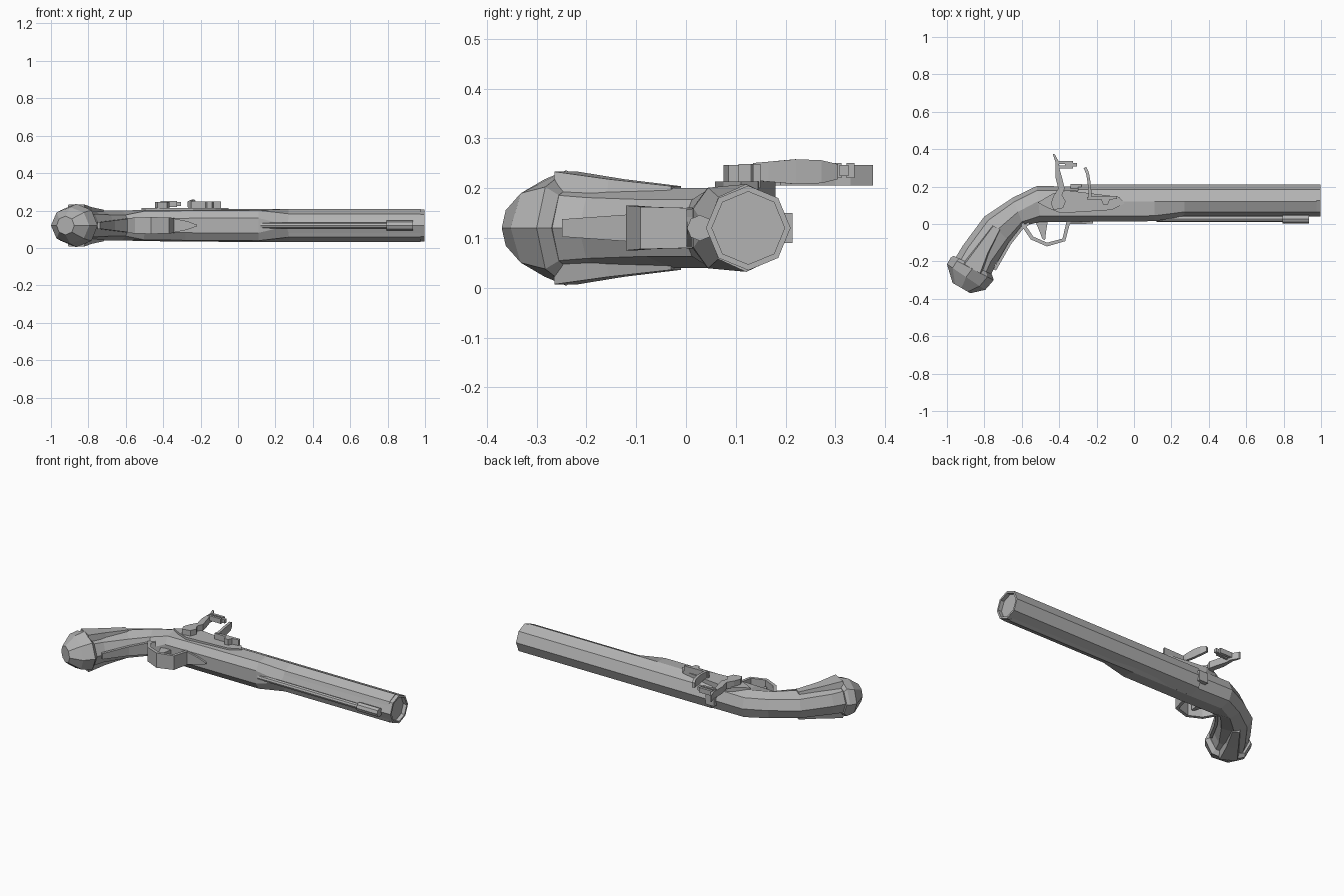
import bpy, bmesh
from math import cos, sin, pi
from mathutils import Vector

MID = 0.12  # height of the symmetry plane

cube = bpy.data.objects.get("Cube")
if cube:
    bpy.data.objects.remove(cube)

grey = bpy.data.materials.new("plain grey")
grey.use_nodes = True
colour = (0.45, 0.45, 0.45, 1)
grey.diffuse_color = colour
grey.node_tree.nodes["Principled BSDF"].inputs["Base Color"].default_value = colour


def loft(name, rings):
    """Skin a list of equal-length rings and cap both ends."""
    bm = bmesh.new()
    rows = [[bm.verts.new(p) for p in ring] for ring in rings]
    n = len(rows[0])
    for a, b in zip(rows, rows[1:]):
        for i in range(n):
            j = (i + 1) % n
            bm.faces.new((a[i], a[j], b[j], b[i]))
    bm.faces.new(rows[0])
    bm.faces.new(rows[-1][::-1])
    bmesh.ops.recalc_face_normals(bm, faces=bm.faces)
    mesh = bpy.data.meshes.new(name)
    bm.to_mesh(mesh)
    bm.free()
    mesh.materials.append(grey)
    obj = bpy.data.objects.new(name, mesh)
    bpy.context.collection.objects.link(obj)
    return obj


def plate(name, outline, z0, z1):
    return loft(name, [[(x, y, z) for x, y in outline] for z in (z0, z1)])


def box(name, x0, x1, y0, y1, z0, z1):
    return plate(name, [(x0, y0), (x1, y0), (x1, y1), (x0, y1)], z0, z1)


def octagon(x, y, z, r):
    return [(x, y + r * cos(i * pi / 4), z + r * sin(i * pi / 4)) for i in range(8)]


def strip(name, stations, thick, z=MID):
    """Bent bar through (x, y, width) stations; width runs along z."""
    pts = [Vector(s[:2]) for s in stations]
    rings = []
    for i, (p, s) in enumerate(zip(pts, stations)):
        d = (pts[min(i + 1, len(pts) - 1)] - pts[max(i - 1, 0)]).normalized()
        n = Vector((-d.y, d.x)) * thick / 2
        w = s[2] / 2
        rings.append([(*(p + n), z - w), (*(p + n), z + w),
                      (*(p - n), z + w), (*(p - n), z - w)])
    return loft(name, rings)


# Eight-sided sections: (fraction from back to belly, share of half width)
ROUND = [(0, 0), (.146, .71), (.5, 1), (.854, .71), (1, 0)]
DEEP = [(0, 0), (.12, .71), (.42, 1), (.84, .92), (1, .45)]


def section(top, bottom, half, shape=ROUND):
    a, b = Vector(top), Vector(bottom)
    right = [(*a.lerp(b, f), MID + half * w) for f, w in shape]
    left = [(*a.lerp(b, f), MID - half * w) for f, w in shape]
    return [right[0]] + right[1:4] + [right[4], left[4]] + left[1:4][::-1]


# Stock, from fore-end to grip
stock = loft("stock", [
    section((.975, .198), (.975, .042), .088),
    section((.27, .198), (.27, .042), .088),
    section((.11, .198), (.11, .015), .088, DEEP),
    section((-.28, .2), (-.28, .012), .086, DEEP),
    section((-.52, .203), (-.5, .012), .083, DEEP),
    section((-.65, .14), (-.59, -.01), .08),
    section((-.8, .04), (-.66, -.1), .08),
    section((-.915, -.115), (-.74, -.215), .086),
    section((-.96, -.19), (-.765, -.275), .093),
])

# Butt cap
loft("butt_cap", [
    section((-.965, -.17), (-.76, -.27), .093),
    section((-.98, -.18), (-.75, -.3), .116),
    section((-1, -.215), (-.795, -.352), .098),
    section((-.97, -.315), (-.875, -.37), .05),
])

# Tapered side straps of the butt cap
for side, s in (("left", 1), ("right", -1)):
    rings = []
    for x, y, half, h in ((-.865, -.24, .06, .113), (-.81, -.14, .04, .098),
                          (-.735, -.02, .025, .084)):
        across = Vector((.87, -.49)) * half
        c = Vector((x, y))
        rings.append([(*(c - across), MID + s * .06), (*(c - across * .8), MID + s * h),
                      (*(c + across * .8), MID + s * h), (*(c + across), MID + s * .06)])
    loft(side + "_cap_strap", rings)

# Hollow eight-sided barrel and its tang
loft("barrel", [octagon(x, .125, MID, r) for x, r in
                ((-.3, .085), (.998, .085), (.998, .073), (.6, .073))])
box("breech_tang", -.34, -.28, .18, .214, .09, .15)

# Ramrod under the barrel
loft("ramrod", [octagon(x, .028, MID, .016) for x in (.12, .8)])
loft("ramrod_tip", [octagon(x, .028, MID, .026) for x in (.795, .935)])

# Trigger guard bow, front finial, rear strap and trigger
strip("trigger_guard", [(-.35, .015, .08), (-.375, -.085, .085), (-.465, -.11, .09),
                        (-.545, -.075, .085), (-.6, .005, .075)], .02)
strip("guard_finial", [(-.22, .01, .008), (-.27, .009, .045), (-.36, .009, .082)], .016)
strip("guard_rear_strap", [(-.56, .005, .08), (-.6, -.022, .07), (-.665, -.105, .055),
                           (-.745, -.245, .035)], .016)
plate("trigger", [(-.53, .02), (-.46, .02), (-.47, -.04), (-.475, -.085),
                  (-.49, -.08), (-.505, -.04)], .105, .135)

# Lock plate with pan
plate("lock_plate", [(-.515, .115), (-.43, .165), (-.36, .18), (-.24, .165), (-.08, .145),
                     (-.05, .11), (-.12, .075), (-.39, .058), (-.46, .085)], .18, .213)
plate("pan", [(-.25, .145), (-.09, .15), (-.09, .135), (-.13, .13), (-.14, .105),
              (-.165, .105), (-.175, .13), (-.25, .13)], .2, .248)

# Striking plate over the pan
strip("frizzen", [(-.262, .302, .03), (-.248, .27, .046), (-.24, .22, .05),
                  (-.235, .165, .04), (-.235, .135, .035)], .016, z=.233)

# Cock with curved neck, spur, jaws and screw
plate("cock", [(-.43, .075), (-.38, .085), (-.365, .12), (-.385, .155), (-.37, .19),
               (-.385, .25), (-.4, .3), (-.4, .33), (-.425, .375), (-.435, .375),
               (-.42, .33), (-.42, .25), (-.405, .19), (-.43, .15), (-.445, .11)], .205, .246)
box("lower_jaw", -.415, -.325, .298, .312, .22, .25)
box("upper_jaw", -.41, -.325, .322, .338, .22, .25)
box("flint", -.37, -.305, .308, .326, .224, .246)
